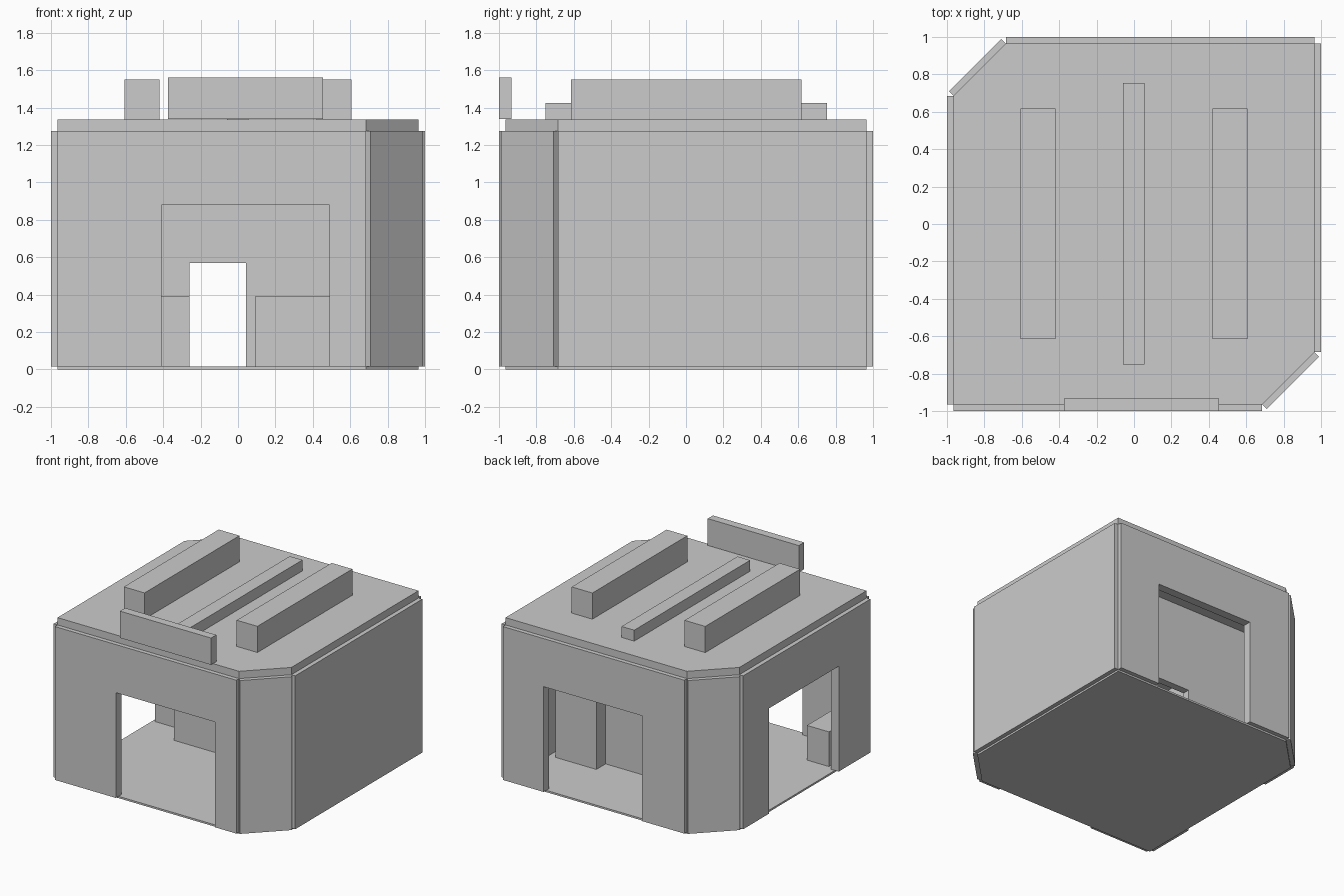
import bpy, bmesh
from mathutils import Vector

if "Cube" in bpy.data.objects:
    bpy.data.objects.remove(bpy.data.objects["Cube"])

grey = bpy.data.materials.new("plain_grey")
grey.diffuse_color = (0.6, 0.6, 0.6, 1)
grey.use_nodes = True
grey.node_tree.nodes["Principled BSDF"].inputs["Base Color"].default_value = grey.diffuse_color


def solid(name, base, sweep):
    """Extrude a flat outline (list of points) along the sweep vector."""
    bm = bmesh.new()
    face = bm.faces.new([bm.verts.new(p) for p in base])
    ext = bmesh.ops.extrude_face_region(bm, geom=[face], use_keep_orig=True)
    moved = [g for g in ext["geom"] if isinstance(g, bmesh.types.BMVert)]
    bmesh.ops.translate(bm, verts=moved, vec=sweep)
    bmesh.ops.recalc_face_normals(bm, faces=bm.faces[:])
    mesh = bpy.data.meshes.new(name)
    bm.to_mesh(mesh)
    bm.free()
    mesh.materials.append(grey)
    obj = bpy.data.objects.new(name, mesh)
    bpy.context.collection.objects.link(obj)
    return obj


def box(name, x0, x1, y0, y1, z0, z1):
    base = [(x0, y0, z0), (x1, y0, z0), (x1, y1, z0), (x0, y1, z0)]
    return solid(name, base, (0, 0, z1 - z0))


def wall(name, p0, p1, opening=None, t=0.07):
    """Upright panel centred on the line p0-p1; opening = (start, end, top)."""
    a, b = Vector((*p0, 0)), Vector((*p1, 0))
    along = (b - a).normalized()
    side = Vector((-along.y, along.x, 0)) * t
    length = (b - a).length
    outline = [(0, FLOOR)]
    if opening:
        u0, u1, top = opening
        outline += [(u0, FLOOR), (u0, top), (u1, top), (u1, FLOOR)]
    outline += [(length, FLOOR), (length, CEIL), (0, CEIL)]
    base = [a + along * u - side / 2 + Vector((0, 0, z)) for u, z in outline]
    return solid(name, base, side)


E, C = 0.965, 0.685          # half width and start of the cut corners
FLOOR, CEIL, ROOF = 0.015, 1.275, 1.335

# Floor and roof slabs: a square with two opposite corners cut off
plan = [(-E, -E), (C, -E), (E, -C), (E, E), (-C, E), (-E, C)]
solid("floor", [(x, y, 0) for x, y in plan], (0, 0, FLOOR))
solid("roof", [(x, y, CEIL) for x, y in plan], (0, 0, ROOF - CEIL))

# Outer walls, three of them with wide openings
wall("front_wall", (-E, -E), (C, -E), (0.555, 1.455, 0.88))
wall("right_wall", (E, -C), (E, E))
wall("back_wall", (E, E), (-C, E), (0.37, 1.265, 0.88))
wall("left_wall", (-E, -E), (-E, C), (0.41, 1.315, 0.88))
wall("front_corner_wall", (C, -E), (E, -C))
wall("back_corner_wall", (-C, E), (-E, C))

# Inner partition with a doorway
wall("partition", (-0.945, 0.3), (0.945, 0.3), (0.685, 0.987, 0.57), 0.06)

# Furniture
box("left_counter", -0.64, -0.26, 0.08, 0.27, FLOOR, 0.39)
box("right_counter", 0.09, 0.5, 0.08, 0.27, FLOOR, 0.39)
box("cupboard", 0.5, 0.87, 0.33, 0.45, FLOOR, 0.8)
box("corner_bench", -0.89, -0.69, -0.93, -0.585, FLOOR, 0.3)
box("back_shelf", -0.6, -0.4, 0.85, 0.93, FLOOR, 0.38)

# Roof beams and the sign board
for name, x in (("left_beam", -0.513), ("right_beam", 0.513)):
    box(name, x - 0.094, x + 0.094, -0.615, 0.617, ROOF, 1.55)
box("middle_beam", -0.058, 0.057, -0.75, 0.755, ROOF, 1.425)
box("sign_board", -0.373, 0.455, -1.0, -0.932, 1.34, 1.56)
